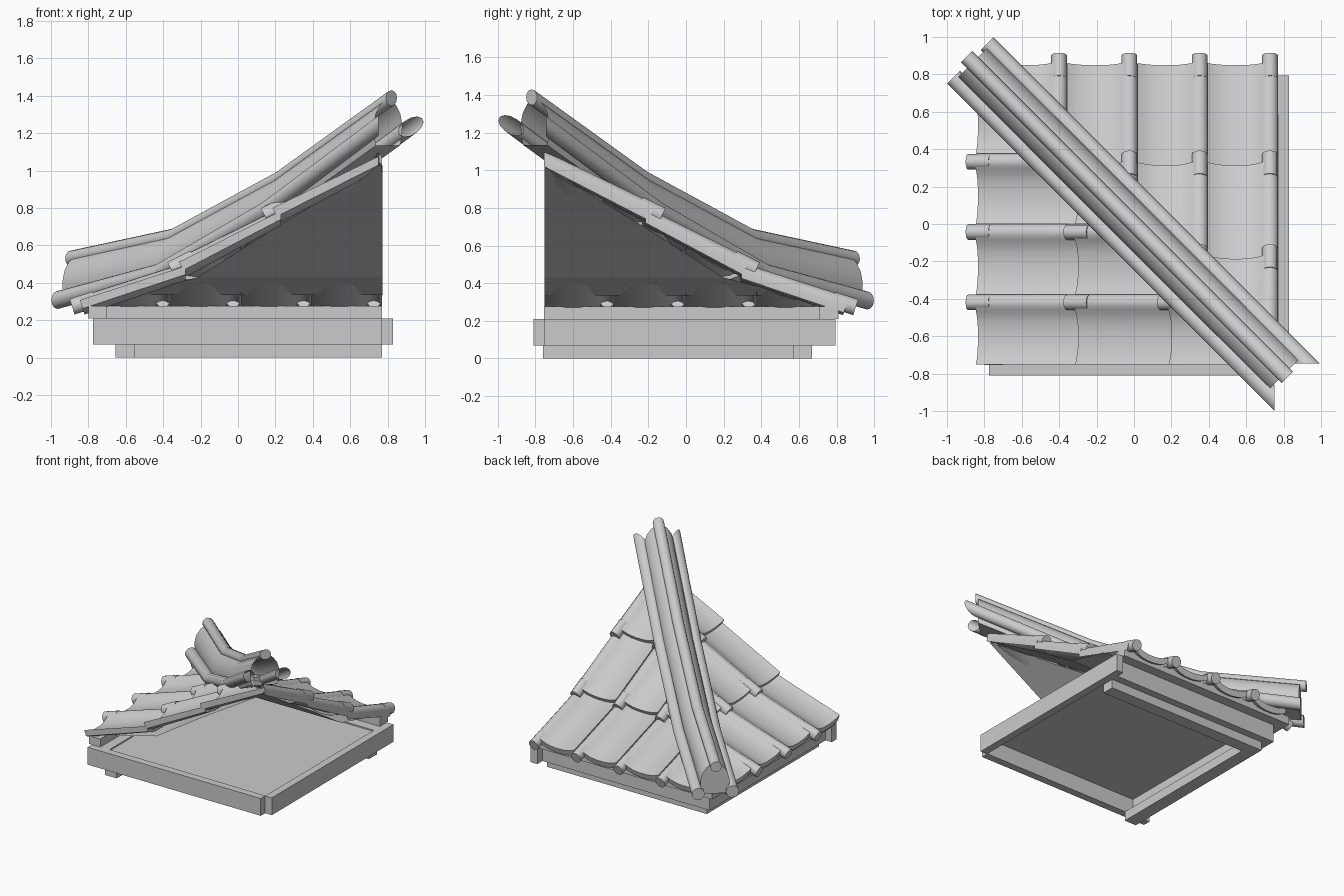
import bpy, bmesh, math
from mathutils import Matrix

if "Cube" in bpy.data.objects:
    bpy.data.objects.remove(bpy.data.objects["Cube"])

R2 = math.sqrt(2)


def sweep(bm, sections, cap_start=True, cap_end=True):
    """Skin closed loops of points into a tube."""
    rings = [[bm.verts.new(p) for p in s] for s in sections]
    n = len(rings[0])
    for a, b in zip(rings, rings[1:]):
        for i in range(n):
            bm.faces.new((a[i], a[(i + 1) % n], b[(i + 1) % n], b[i]))
    if cap_start:
        bm.faces.new(rings[0][::-1])
    if cap_end:
        bm.faces.new(rings[-1])


def clip(bm, co, no):
    bmesh.ops.bisect_plane(bm, geom=bm.verts[:] + bm.edges[:] + bm.faces[:],
                           plane_co=co, plane_no=no, clear_outer=True)


def finish(bm, name, smooth=True, recalc=True):
    if recalc:
        bmesh.ops.recalc_face_normals(bm, faces=bm.faces[:])
    me = bpy.data.meshes.new(name)
    bm.to_mesh(me)
    bm.free()
    ob = bpy.data.objects.new(name, me)
    bpy.context.collection.objects.link(ob)
    if smooth:
        bpy.ops.object.select_all(action='DESELECT')
        ob.select_set(True)
        bpy.context.view_layer.objects.active = ob
        bpy.ops.object.shade_smooth_by_angle(angle=math.radians(45))
    return ob


def box(name, x0, x1, y0, y1, z0, z1):
    bm = bmesh.new()
    bmesh.ops.create_cube(bm, size=1)
    for v in bm.verts:
        v.co = ((x0 + x1) / 2 + v.co.x * (x1 - x0),
                (y0 + y1) / 2 + v.co.y * (y1 - y0),
                (z0 + z1) / 2 + v.co.z * (z1 - z0))
    return finish(bm, name, smooth=False)


def circle(r, n=12):
    return [(r * math.cos(2 * math.pi * i / n), r * math.sin(2 * math.pi * i / n))
            for i in range(n)]


# Three overlapping courses: low and high end of each, along the slope
COURSES = [((-0.845, 0.308), (-0.28, 0.49)),
           ((-0.315, 0.512), (0.23, 0.785)),
           ((0.185, 0.8), (0.77, 1.085))]
PAN_W = 0.376
# S-shaped tile: sagging pan that rises into a roll
TILE = [(0, 0), (0.03, -0.014), (0.07, -0.026), (0.12, -0.033), (0.18, -0.033),
        (0.23, -0.026), (0.27, -0.011), (0.295, 0.004), (0.315, 0.015),
        (0.335, 0.018), (0.355, 0.012), (0.37, -0.002), (PAN_W, -0.02)]


def tile(bm, v0, low, high):
    loop = TILE + [(v, z - 0.045) for v, z in reversed(TILE)]
    slope = (high[1] - low[1]) / (high[0] - low[0])
    # low end is cut square to the slope
    first = [(low[0] - slope * z, v0 + v, low[1] + z) for v, z in loop]
    sweep(bm, [first, [(high[0], v0 + v, high[1] + z) for v, z in loop]])
    # end of the roll, poking out past the pan
    start, end = [(low[0] + d, low[1] + d * slope) for d in (-0.042, 0.08)]
    sweep(bm, [[(u - slope * b, v0 + 0.333 + a, z0 - 0.022 + b) for a, b in circle(0.042)]
               for u, z0 in (start, end)])


def orient(bm, back):
    """The back slope is the left slope turned a quarter; both are cut along the hip."""
    if back:
        bm.transform(Matrix.Translation((0.018, 0.015, 0)) @ Matrix.Rotation(-math.pi / 2, 4, 'Z'))
        clip(bm, (0, 0, 0), (-1, -1, 0))
    else:
        clip(bm, (0, 0, 0), (1, 1, 0))


for back in (False, True):
    side = "back" if back else "left"
    # tiled slope
    bm = bmesh.new()
    for row in range(4):
        for low, high in COURSES:
            tile(bm, -0.752 + PAN_W * row, low, high)
    bmesh.ops.recalc_face_normals(bm, faces=bm.faces[:])
    orient(bm, back)
    finish(bm, side + "_roof_tiles", recalc=False)
    # single-sided sheet under the tiles
    bm = bmesh.new()
    pts = [(-0.57, 0.335), (-0.2, 0.43), (0.2, 0.685), (0.77, 1.03)]
    rows = [[bm.verts.new((u, v, z)) for v in (-0.752, 0.754)] for u, z in pts]
    for a, b in zip(rows, rows[1:]):
        bm.faces.new((a[0], b[0], b[1], a[1]))
    orient(bm, back)
    finish(bm, side + "_roof_underlay", smooth=False, recalc=False)


# Hip ridge: t runs along the diagonal, s across it
def diag(t, s, z):
    return ((t + s) / R2, (s - t) / R2, z)


def ridge(path, profile, cap_end=True):
    bm = bmesh.new()
    sweep(bm, [[diag(t, s, z + h) for s, h in profile] for t, z in path], True, cap_end)
    bmesh.ops.recalc_face_normals(bm, faces=bm.faces[:])
    return bm


centre = [(-1.265, 0.53), (-0.49, 0.648), (0.31, 0.955), (1.16, 1.388)]
finish(ridge(centre, circle(0.042)), "ridge_cap_roll")

half = [(0.09, -0.24), (0.105, -0.19), (0.108, -0.13), (0.092, -0.07), (0.06, -0.025), (0.025, 0.0)]
mound_path = [(-1.22, 0.535)] + centre[1:3] + [(1.135, 1.375)]
mound = half + [(-s, h) for s, h in reversed(half)]
finish(ridge(mound_path, mound, False), "ridge_body")

side_path = [(-1.237, 0.308), (-0.47, 0.455), (0.33, 0.785), (1.35, 1.325)]
for sgn, name, co, no in ((1, "back", (0, -0.745, 0), (0, -1, 0)),
                          (-1, "left", (0.75, 0, 0), (1, 0, 0))):
    bm = ridge(side_path, [(sgn * 0.127 + a, b) for a, b in circle(0.048)], False)
    clip(bm, co, no)
    finish(bm, name + "_ridge_side_roll")

# Wall tops, L-shaped
box("left_wall_top", -0.655, -0.55, -0.76, 0.67, 0, 0.075)
box("back_wall_top", -0.55, 0.77, 0.57, 0.67, 0, 0.075)
# Beam frame
box("front_beam", -0.775, 0.77, -0.81, -0.75, 0.07, 0.21)
box("right_beam", 0.77, 0.83, -0.755, 0.795, 0.07, 0.21)
box("left_beam", -0.72, -0.62, -0.75, 0.73, 0.07, 0.21)
box("back_beam", -0.62, 0.77, 0.63, 0.73, 0.07, 0.21)
# Eave plates carrying the tiles
box("left_eave_plate", -0.8, -0.7, -0.755, 0.81, 0.21, 0.275)
box("back_eave_plate", -0.7, 0.77, 0.71, 0.81, 0.21, 0.275)
# Floor sheet, facing up
bm = bmesh.new()
bm.faces.new([bm.verts.new(p) for p in ((-0.7, -0.75, 0.2), (0.77, -0.75, 0.2),
                                        (0.77, 0.71, 0.2), (-0.7, 0.71, 0.2))])
finish(bm, "attic_floor", smooth=False, recalc=False)
